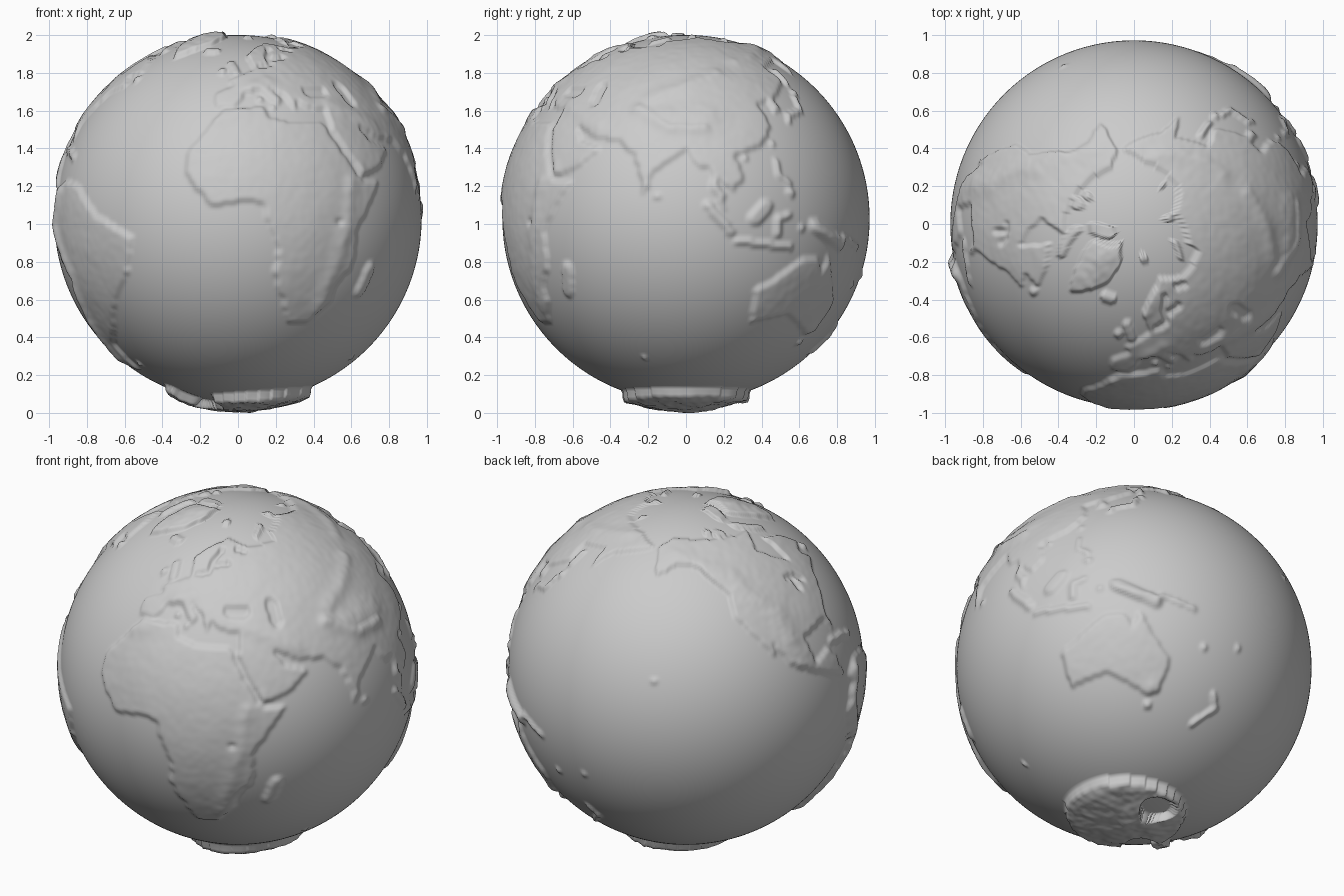
import bpy
from math import sin, cos, radians, ceil, floor, exp, hypot
from mathutils import Vector, noise

if "Cube" in bpy.data.objects:
    bpy.data.objects.remove(bpy.data.objects["Cube"])

# Relief globe: a latitude/longitude sphere whose land areas are raised
NX, NY = 480, 240
S = 360 / NX
R = 0.972
land = [[0.0] * NX for _ in range(NY + 1)]
relief = [[0.0] * NX for _ in range(NY + 1)]


def direction(j, i):
    lat, lon = radians(j * S - 90), radians(i * S - 180)
    return Vector((cos(lat) * sin(lon), -cos(lat) * cos(lon), sin(lat)))


def fill(*pts):
    """Scanline fill of a (longitude, latitude) outline, with a slightly ragged coast."""
    for j in range(NY + 1):
        lat = j * S - 90 + 1e-4
        xs = []
        for (x1, y1), (x2, y2) in zip(pts, pts[1:] + pts[:1]):
            if (y1 <= lat) != (y2 <= lat):
                x = x1 + (lat - y1) * (x2 - x1) / (y2 - y1)
                xs.append(x + noise.noise((x / 3, lat / 3, 0)))
        xs.sort()
        for a, b in zip(xs[::2], xs[1::2]):
            for i in range(ceil((a + 180) / S), floor((b + 180) / S) + 1):
                land[j][i % NX] = 1.0


def around(pts, reach, step):
    """Grid samples near a line of (longitude, latitude) points, with their distance."""
    for (x1, y1), (x2, y2) in zip(pts, pts[1:] or pts):
        n = max(1, int(hypot(x2 - x1, y2 - y1) / step))
        for k in range(n + 1):
            x, y = x1 + (x2 - x1) * k / n, y1 + (y2 - y1) * k / n
            c = max(0.1, cos(radians(y)))
            for j in range(ceil((y - reach + 90) / S), floor((y + reach + 90) / S) + 1):
                for i in range(ceil((x - reach / c + 180) / S), floor((x + reach / c + 180) / S) + 1):
                    d = hypot((i * S - 180 - x) * c, j * S - 90 - y)
                    if 0 <= j <= NY and d < reach:
                        yield j, i % NX, d


def paint(value, w, *lines):
    """Islands (value 1) or inner seas (value 0) as thick lines."""
    for pts in lines:
        for j, i, d in around(pts, w, 0.5):
            land[j][i] = value


def mountains(h, w, *lines):
    for pts in lines:
        for j, i, d in around(pts, 2 * w, w / 2):
            relief[j][i] = max(relief[j][i], h * exp(-(d / w) ** 2))


# Africa
fill((-6, 36), (10, 37), (11, 33), (20, 31), (32, 31), (37, 21), (43, 12), (51, 12), (40, -3), (40, -15), (35, -20),
     (34, -26), (27, -34), (19, -34), (12, -17), (13, -9), (9, 0), (9, 4), (4, 6), (-8, 4), (-17, 14), (-17, 21), (-10, 30))
# Europe and Asia
fill((-9, 43), (-9, 37), (-1, 37), (3, 43), (9, 44), (16, 38), (18, 40), (13, 45), (19, 42), (23, 36), (24, 40), (28, 37),
     (36, 36), (35, 28), (43, 13), (52, 16), (60, 22), (51, 25), (48, 30), (57, 26), (67, 25), (73, 20), (77, 8), (80, 15),
     (90, 22), (94, 16), (98, 16), (98, 9), (103, 1), (100, 13), (105, 9), (109, 12), (106, 20), (116, 23), (122, 30),
     (119, 38), (125, 40), (126, 35), (129, 36), (128, 40), (140, 48), (136, 55), (155, 59), (157, 51), (163, 59),
     (189, 66), (170, 70), (130, 72), (105, 77), (70, 72), (68, 68), (44, 67), (26, 71), (14, 67), (5, 61), (7, 58),
     (9, 54), (2, 51), (-4, 48), (-1, 46))
# North America
fill((-168, 66), (-157, 71), (-128, 70), (-95, 68), (-82, 68), (-94, 60), (-79, 51), (-77, 62), (-65, 59), (-56, 52),
     (-66, 50), (-61, 46), (-70, 43), (-76, 36), (-81, 31), (-80, 25), (-83, 30), (-97, 28), (-95, 18), (-87, 21),
     (-83, 15), (-82, 9), (-78, 7), (-86, 11), (-105, 20), (-113, 31), (-110, 23), (-124, 40), (-124, 48), (-138, 59),
     (-150, 60), (-162, 55), (-165, 62))
fill((-43, 60), (-54, 68), (-70, 77), (-33, 83), (-18, 78), (-24, 70))
# South America
fill((-78, 8), (-72, 12), (-61, 10), (-50, 1), (-35, -6), (-39, -17), (-48, -27), (-57, -37), (-65, -42), (-67, -55),
     (-74, -52), (-70, -19), (-76, -14), (-81, -5), (-77, 4))
# Australia
fill((142, -11), (140, -17), (136, -12), (131, -12), (122, -18), (114, -23), (115, -34), (130, -31), (138, -35),
     (146, -39), (150, -37), (153, -27), (146, -19))
# Antarctica: polar cap that reaches further north on the eastern side
for i in range(NX):
    for j in range(floor((19 + 4 * sin(radians(i * S - 180))) / S) + 1):
        land[j][i] = 1.0
paint(0.0, 5.5, [(179, -79)], [(-48, -77)])

# Islands, from wide to narrow
paint(1.0, 2, [(112, 0), (116, 4)], [(134, -2), (140, -5), (147, -8)], [(46, -23), (48, -16)], [(-65, -67), (-68, -75)],
      [(-110, 71)], [(-84, 78), (-72, 82)])
paint(1.0, 1.3, [(97, 4), (104, -4)], [(-1, 52), (-4, 57)], [(-8, 53)], [(-22, 65), (-16, 65)], [(-68, 65), (-85, 72)],
      [(16, 79)], [(146, -42)], [(-56, 49)], [(125, 8)], [(143, 43)], [(100, 79)], [(-121, 73)])
paint(1.0, 0.8, [(106, -7), (125, -9)], [(120, -5), (120, 0), (124, 1)], [(121, 18), (121, 14), (125, 11)],
      [(131, 32), (132, 34), (140, 36), (141, 41)], [(143, 47), (143, 53)], [(173, -35), (176, -39), (168, -46)],
      [(-84, 22), (-76, 21), (-70, 19)], [(121, 24)], [(110, 19)], [(81, 7)], [(54, 72), (66, 76)], [(9, 40)], [(14, 37)],
      [(149, -6), (160, -9)], [(165, -21)], [(178, -18)], [(-156, 20)], [(70, -49)], [(-60, -52)], [(129, -3)], [(143, 75)])
# Inner seas and lakes
paint(0.0, 1.8, [(31, 43), (38, 43)], [(51, 39), (50, 45)])
paint(0.0, 0.9, [(12, 55), (18, 56), (19, 61), (23, 65)], [(20, 59), (29, 60)], [(35, 27), (42, 14)], [(34, 66), (40, 65)],
      [(33, -1)], [(-90, 47), (-84, 46), (-82, 44)], [(-87, 45), (-87, 42)])

# Mountain ranges and high plateaus
mountains(0.016, 2.2, [(72, 36), (84, 29), (96, 29)], [(-74, 8), (-78, -2), (-69, -17), (-72, -48)], [(135, -4), (147, -7)])
mountains(0.011, 4, [(82, 33), (97, 33)], [(-150, 63), (-122, 53), (-106, 38), (-102, 20)])
mountains(0.009, 2.5, [(75, 40), (105, 51)], [(38, 38), (57, 30)], [(6, 45), (13, 47)], [(7, 61), (15, 66)],
          [(38, 11), (36, -1), (29, -29)], [(120, 57), (160, 67)], [(43, 15)], [(-7, 32), (2, 35)], [(147, -36)])
mountains(0.018, 6, [(-42, 67), (-40, 77)])

# Soften the coast line over neighbouring samples
rows = [[(r[i - 1] + 2 * r[i] + r[(i + 1) % NX]) / 4 for i in range(NX)] for r in land]
mask = [[(rows[max(j - 1, 0)][i] + 2 * rows[j][i] + rows[min(j + 1, NY)][i]) / 4 for i in range(NX)]
        for j in range(NY + 1)]


def point(j, i):
    d = direction(j, i)
    h = 0.0
    if mask[j][i] > 0:
        # the southern ice dome rises toward the pole
        e = max(relief[j][i], 0.034 * min(1, (32 - j * S) / 13))
        rough = noise.noise(d * 9) * 0.6 + noise.noise(d * 24) * 0.4
        h = mask[j][i] * (0.017 + e * (1 + 0.35 * rough) + 0.003 * rough)
    return d * (R + h)


# Globe surface
verts = [Vector((0, 0, -R - 0.053))] + [point(j, i) for j in range(1, NY) for i in range(NX)] + [Vector((0, 0, R))]
faces = []
top = 1 + (NY - 2) * NX
for i in range(NX):
    k = (i + 1) % NX
    faces.append((0, 1 + k, 1 + i))
    faces.append((top + i, top + k, len(verts) - 1))
    for a in range(1, top, NX):
        faces.append((a + i, a + k, a + NX + k, a + NX + i))
low = min(v.z for v in verts)
mesh = bpy.data.meshes.new("globe")
mesh.from_pydata([(v.x, v.y, v.z - low) for v in verts], [], faces)
mesh.polygons.foreach_set("use_smooth", [True] * len(faces))
mesh.update()
globe = bpy.data.objects.new("globe", mesh)
bpy.context.collection.objects.link(globe)
